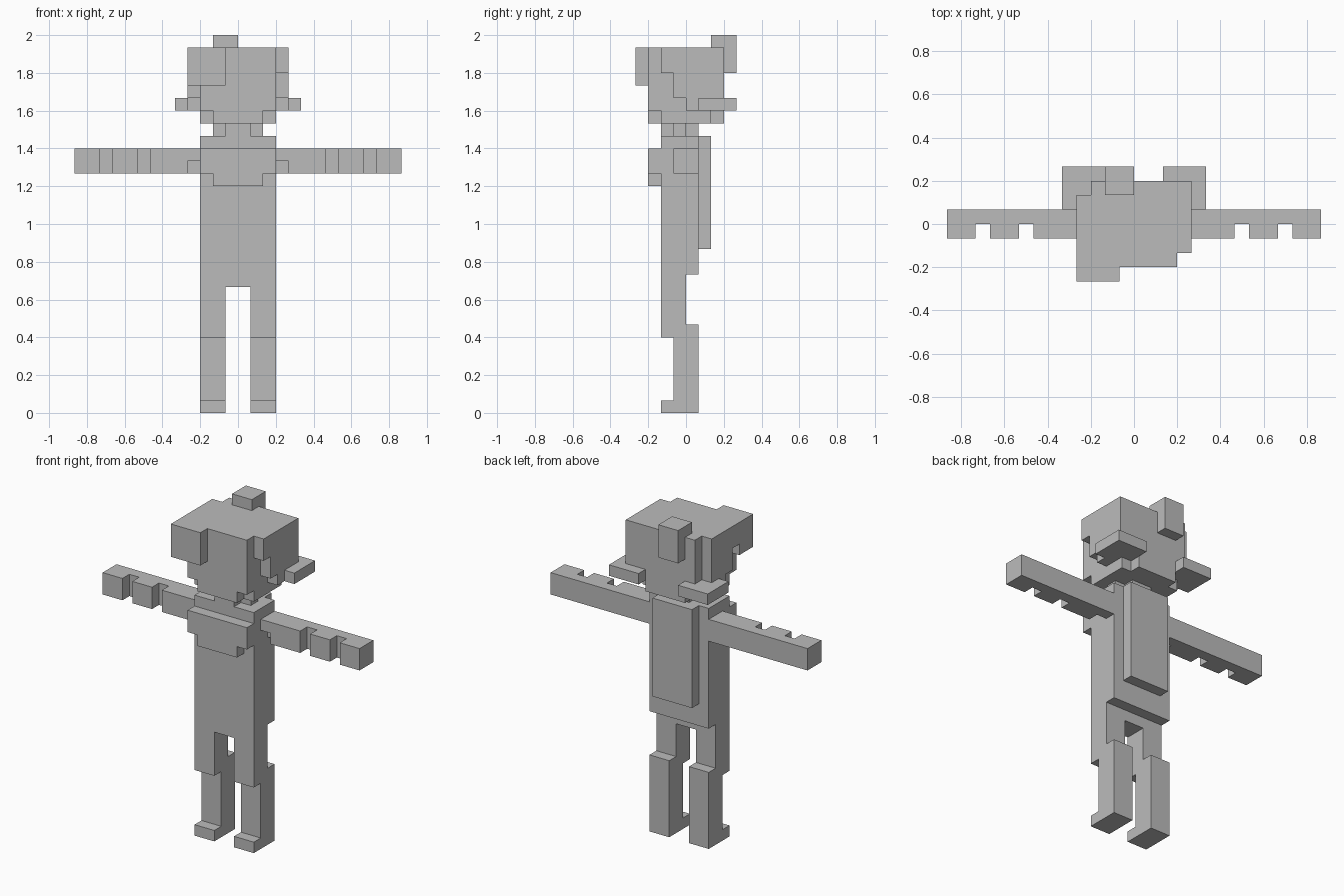
import bpy, bmesh
from mathutils import Vector

if "Cube" in bpy.data.objects:
    bpy.data.objects.remove(bpy.data.objects["Cube"])

U = 1 / 15  # size of one block

grey = bpy.data.materials.new("plain_grey")
grey.diffuse_color = (0.5, 0.5, 0.5, 1)
grey.use_nodes = True
grey.node_tree.nodes["Principled BSDF"].inputs["Base Color"].default_value = grey.diffuse_color


def box(x0, x1, y0, y1, z0, z1):
    return {(x, y, z) for x in range(x0, x1) for y in range(y0, y1) for z in range(z0, z1)}


def flip(cells):
    return {(-1 - x, y, z) for x, y, z in cells}


# legs: foot, shin and a thigh set further forward
leg = box(1, 3, -2, 1, 0, 1) | box(1, 3, -1, 1, 1, 7) | box(1, 3, -2, 0, 6, 10)

# arms: finger-like notches along the front and a notch at the armpit
arm = box(3, 13, -1, 1, 19, 21)
for x in (7, 10):
    arm -= box(x, x + 1, -1, 0, 19, 21)
arm -= box(3, 4, -1, 0, 19, 20)

# side hair: stepped front edge
side_hair = box(3, 4, -2, 3, 27, 29) | box(3, 4, -1, 3, 25, 27) | box(3, 4, 0, 3, 24, 25)
pigtail = box(2, 5, 1, 4, 24, 25)

# head: block with a chin layer whose corners are cut
head = box(-3, 3, -3, 3, 24, 29) | box(-2, 2, -3, 3, 23, 24) | box(-3, 3, -2, 2, 23, 24)

parts = {
    "right_leg": leg,
    "left_leg": flip(leg),
    "torso": box(-3, 3, -2, 0, 10, 11) | box(-3, 3, -2, 1, 11, 22),
    "back_panel": box(-2, 2, 1, 2, 13, 22),
    "chest_plate": box(-3, 3, -3, -2, 19, 21) | box(-2, 2, -3, -2, 18, 19),
    "right_arm": arm,
    "left_arm": flip(arm),
    "neck": box(-1, 1, -2, 1, 22, 23) | box(-2, 2, -1, 0, 22, 23),
    "head": head,
    "right_hair": side_hair,
    "left_hair": flip(side_hair) - box(-4, -3, 2, 3, 25, 29),
    "fringe": box(-4, -1, -4, -3, 26, 29) | box(-4, -3, -3, -2, 26, 29),
    "right_pigtail": pigtail,
    "left_pigtail": flip(pigtail),
    "ponytail": box(-2, 0, 2, 4, 27, 30),
}
solid = set().union(*parts.values())


# build each part from the outer faces of its blocks, then merge flat areas
def build(name, cells):
    bm = bmesh.new()
    for c in cells:
        for axis in range(3):
            for side in (0, 1):
                n = list(c)
                n[axis] += 2 * side - 1
                if tuple(n) in solid:
                    continue
                a, b = (axis + 1) % 3, (axis + 2) % 3
                ring = []
                for da, db in ((0, 0), (1, 0), (1, 1), (0, 1)):
                    p = Vector(c)
                    p[axis] += side
                    p[a] += da
                    p[b] += db
                    ring.append(bm.verts.new(p * U))
                bm.faces.new(ring if side else ring[::-1])
    bmesh.ops.remove_doubles(bm, verts=bm.verts[:], dist=1e-4)
    bmesh.ops.dissolve_limit(bm, angle_limit=0.02, verts=bm.verts[:], edges=bm.edges[:])
    mesh = bpy.data.meshes.new(name)
    bm.to_mesh(mesh)
    bm.free()
    mesh.materials.append(grey)
    bpy.context.collection.objects.link(bpy.data.objects.new(name, mesh))


taken = set()
for name, cells in parts.items():
    build(name, cells - taken)
    taken |= cells
